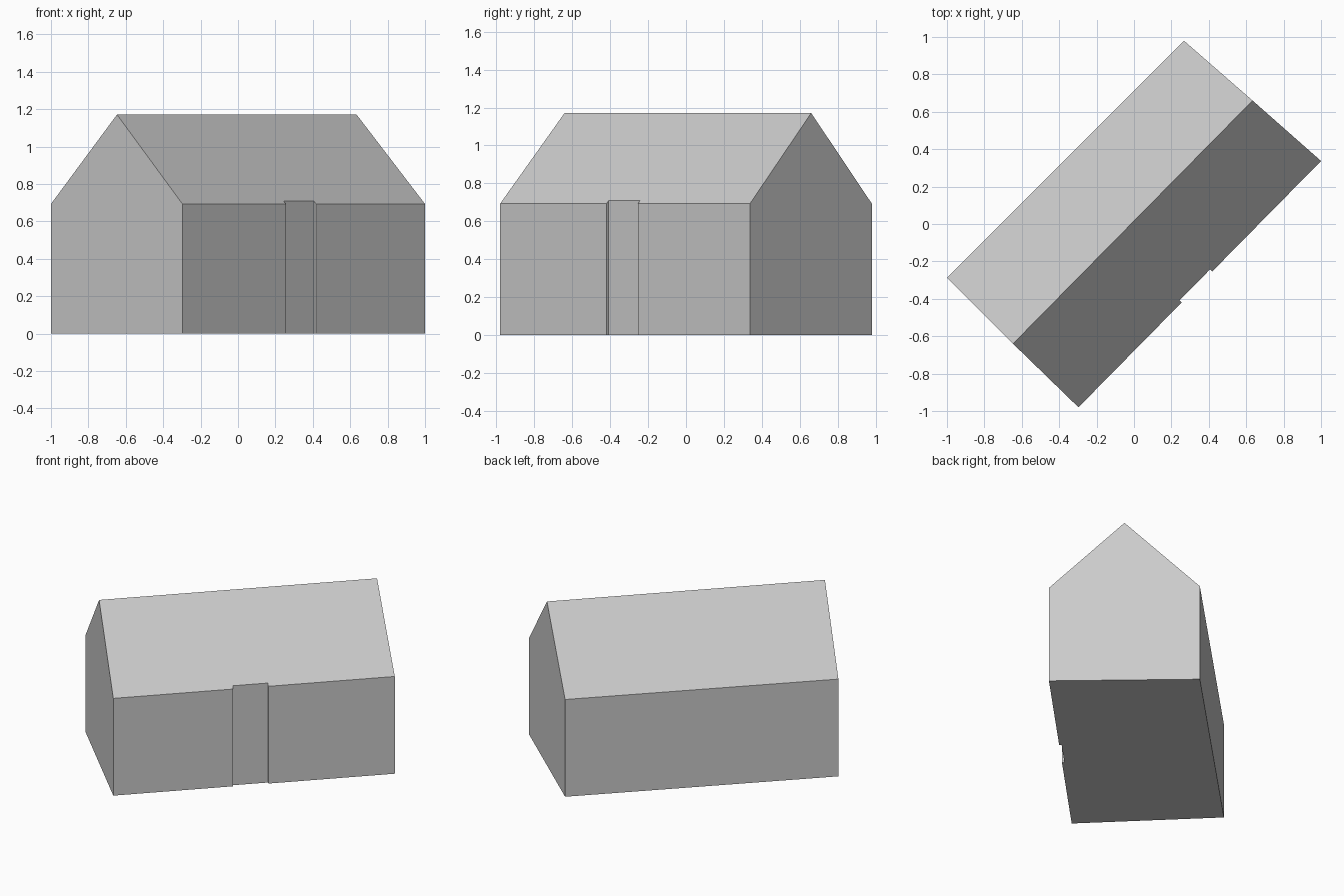
import bpy
import bmesh
from mathutils import Vector

cube = bpy.data.objects.get("Cube")
if cube:
    bpy.data.objects.remove(cube, do_unlink=True)

EAVE, RIDGE = 0.693, 1.171

# Footprint corners of the gabled block
west, south = Vector((-1.0, -0.288)), Vector((-0.297, -0.98))
east, north = Vector((1.0, 0.337)), Vector((0.267, 0.98))
ridge_ends = [Vector((-0.647, -0.64)), Vector((0.634, 0.66))]

# Shallow full-height doorway recess in the long front wall
wall = east - south
inward = Vector((-wall.y, wall.x)).normalized() * 0.016
door_a, door_b = south + wall * 0.426, south + wall * 0.551
recess = [door_a, door_a + inward, door_b + inward, door_b]
footprint = [west, south, *recess, east, north]

bm = bmesh.new()
base, top = [], []
for i, p in enumerate(footprint):
    # The recessed edge meets the roof slope slightly higher up
    height = EAVE + (0.016 if i in (3, 4) else 0)
    base.append(bm.verts.new((p.x, p.y, 0)))
    top.append(bm.verts.new((p.x, p.y, height)))
ridge = [bm.verts.new((p.x, p.y, RIDGE)) for p in ridge_ends]

# Floor, long walls and recess walls
bm.faces.new(base[::-1])
for i in range(1, 6):
    bm.faces.new((base[i], base[i + 1], top[i + 1], top[i]))
bm.faces.new((base[7], base[0], top[0], top[7]))

# Gable ends
bm.faces.new((base[0], base[1], top[1], ridge[0], top[0]))
bm.faces.new((base[6], base[7], top[7], ridge[1], top[6]))

# Roof slopes
bm.faces.new((*top[1:7], ridge[1], ridge[0]))
bm.faces.new((top[7], top[0], ridge[0], ridge[1]))
bmesh.ops.recalc_face_normals(bm, faces=bm.faces)

mesh = bpy.data.meshes.new("gabled_house")
bm.to_mesh(mesh)
bm.free()

# Single flat grey
grey = bpy.data.materials.new("light_grey")
grey.use_nodes = True
colour = (0.6, 0.6, 0.6, 1)
grey.diffuse_color = colour
shader = next(n for n in grey.node_tree.nodes if n.type == 'BSDF_PRINCIPLED')
shader.inputs["Base Color"].default_value = colour
mesh.materials.append(grey)

house = bpy.data.objects.new("gabled_house", mesh)
bpy.context.collection.objects.link(house)
